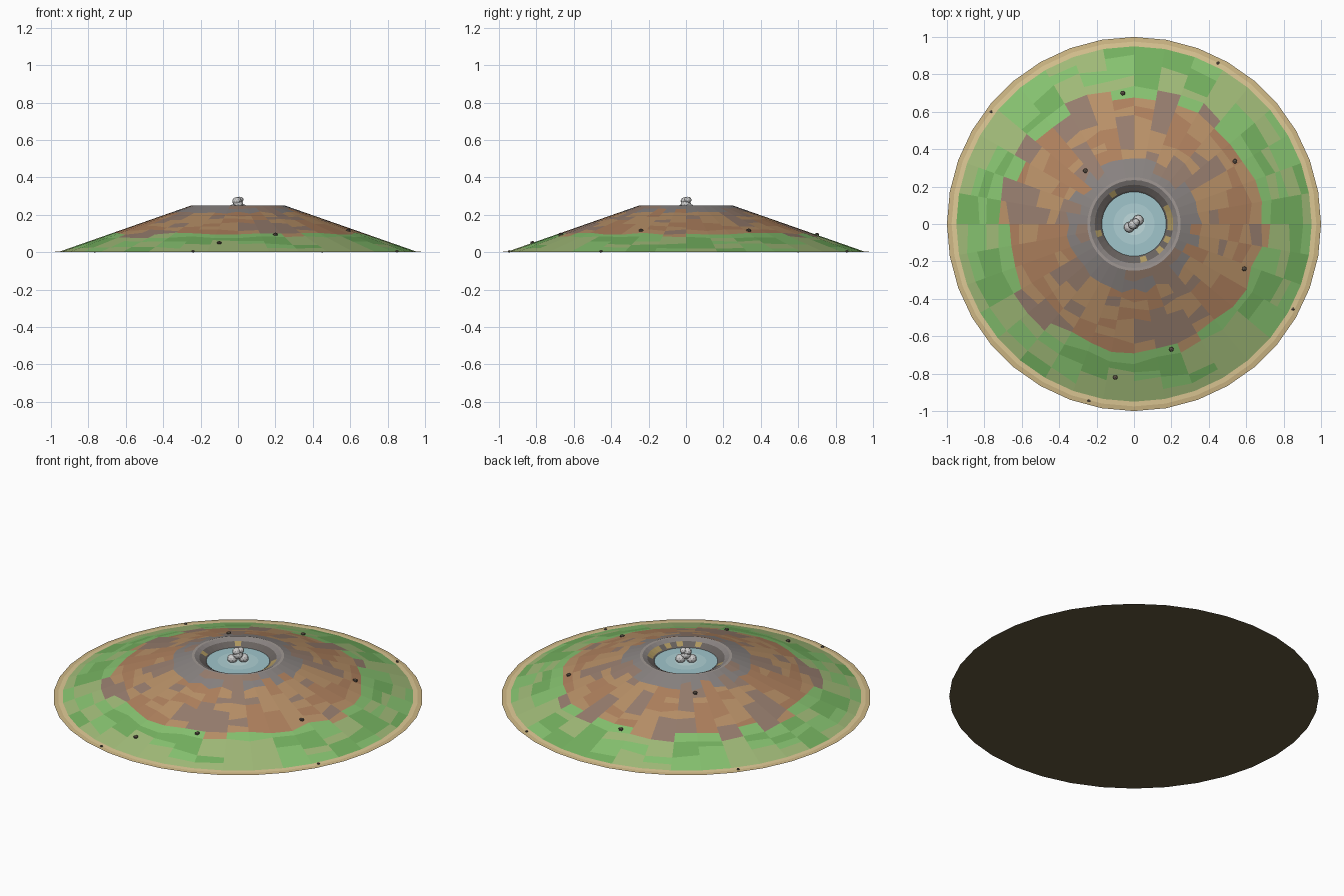
import bpy, bmesh, math, random
from mathutils import Vector, noise

if "Cube" in bpy.data.objects:
    bpy.data.objects.remove(bpy.data.objects["Cube"])

random.seed(4)
SEG = 36


def material(name, rgb):
    m = bpy.data.materials.new(name)
    m.diffuse_color = [(c / 255) ** 2.2 for c in rgb] + [1]
    m.use_nodes = True
    m.node_tree.nodes["Principled BSDF"].inputs["Base Color"].default_value = m.diffuse_color
    return m


M = {n: material(n, c) for n, c in {
    "sand": (222, 200, 148), "wet_sand": (205, 182, 132), "earth": (98, 88, 64),
    "grass": (134, 194, 112), "dry_grass": (160, 186, 120), "deep_grass": (116, 176, 96),
    "soil": (184, 144, 104), "rust": (174, 128, 94), "clay": (150, 125, 110),
    "ash": (136, 130, 128), "rim_rock": (158, 150, 146), "dark_rock": (104, 98, 95),
    "sulphur": (172, 150, 96), "water": (158, 196, 202), "shallow": (172, 206, 210),
    "pale_water": (190, 218, 220), "boulder": (92, 82, 72), "steam": (190, 190, 190)}.items()}


def revolve(name, profile, colours, pick, jitter=0.0, cap=False):
    """Spin (radius, z) points into rings; interior rings slide along the slope by jitter."""
    bm = bmesh.new()
    rings = []
    for i, (r, z) in enumerate(profile):
        ring = []
        for k in range(SEG):
            a = 2 * math.pi * k / SEG
            rr, zz = r, z
            if jitter and 0 < i < len(profile) - 1:
                t = random.uniform(-jitter, jitter)
                rr += t * (profile[i + 1][0] - r)
                zz += t * (profile[i + 1][1] - z)
            ring.append(bm.verts.new((rr * math.cos(a), rr * math.sin(a), zz)))
        rings.append(ring)
    for i in range(len(rings) - 1):
        for k in range(SEG):
            n = (k + 1) % SEG
            f = bm.faces.new((rings[i][k], rings[i][n], rings[i + 1][n], rings[i + 1][k]))
            f.material_index = colours.index(pick(i, f.calc_center_median()))
    if cap:
        f = bm.faces.new(rings[-1])
        f.material_index = len(colours) - 1
    me = bpy.data.meshes.new(name)
    bm.to_mesh(me)
    bm.free()
    for c in colours:
        me.materials.append(M[c])
    ob = bpy.data.objects.new(name, me)
    bpy.context.collection.objects.link(ob)
    return ob


# Underside and beach
base = revolve("underside", [(1, 0)], ["earth"], None, cap=True)
base.data.flip_normals()
revolve("beach", [(1, 0), (0.975, 0.003), (0.95, 0.005)], ["wet_sand", "sand"],
        lambda i, c: ("wet_sand", "sand")[i])


# Mountain slopes: patchy grass, soil and ash bands
def slope_z(r):
    return 0.005 + (0.95 - r) / 0.7 * 0.245


def slope_colour(i, c):
    r = c.xy.length
    n = noise.noise(c * 5) + random.uniform(-0.3, 0.3)
    if r > 0.695 + 0.06 * n:
        return "deep_grass" if n < -0.2 and r > 0.74 else "dry_grass" if n > 0.05 else "grass"
    if r > 0.35 + 0.06 * n:
        return "clay" if n > 0.28 else "rust" if n < -0.1 else "soil"
    return "clay" if n > 0.2 else "ash"


N = 13
revolve("mountain", [(r, slope_z(r)) for r in (0.95 - 0.7 * i / N for i in range(N + 1))],
        ["grass", "dry_grass", "deep_grass", "soil", "rust", "clay", "ash"], slope_colour, 0.3)


# Crater rim, inner wall and floor
def crater_colour(i, c):
    if i == 0:
        return "rim_rock"
    return "sulphur" if i == 2 and random.random() < 0.2 else "dark_rock" if i > 1 else "ash"


revolve("crater", [(0.25, 0.25), (0.235, 0.25), (0.21, 0.238), (0.18, 0.222), (0.15, 0.2)],
        ["rim_rock", "ash", "sulphur", "dark_rock"], crater_colour, cap=True)

# Crater lake with paler centre
revolve("crater_lake", [(0.172, 0.217), (0.11, 0.217), (0.06, 0.217)],
        ["water", "shallow", "pale_water"], lambda i, c: ("water", "shallow")[i], cap=True)


def ball(name, loc, size, mat, sub):
    bm = bmesh.new()
    bmesh.ops.create_icosphere(bm, subdivisions=sub, radius=1)
    me = bpy.data.meshes.new(name)
    bm.to_mesh(me)
    bm.free()
    ob = bpy.data.objects.new(name, me)
    ob.location, ob.scale = loc, size
    me.materials.append(M[mat])
    bpy.context.collection.objects.link(ob)
    return ob


# Scattered boulders
for x, y in [(-0.06, 0.7), (0.45, 0.86), (-0.26, 0.285), (0.54, 0.335), (0.59, -0.24),
             (0.2, -0.67), (-0.1, -0.82), (-0.24, -0.945), (0.85, -0.455), (-0.765, 0.6)]:
    r = math.hypot(x, y)
    s = 0.014 if r < 0.9 else 0.009
    ob = ball("boulder", (x, y, max(slope_z(r), 0.003) + 0.002), (s, s, s * 0.75), "boulder", 1)
    ob.rotation_euler.z = random.uniform(0, 6)

# Steam plume over the lake
for x, y, z, s in [(-0.025, -0.017, 0.232, 0.029), (0.022, 0.02, 0.234, 0.029),
                   (0.0, 0.0, 0.255, 0.029), (-0.006, -0.004, 0.274, 0.025),
                   (0.01, 0.01, 0.28, 0.02)]:
    ball("steam_puff", (x, y, z), (s, s, s * 0.85), "steam", 2)
